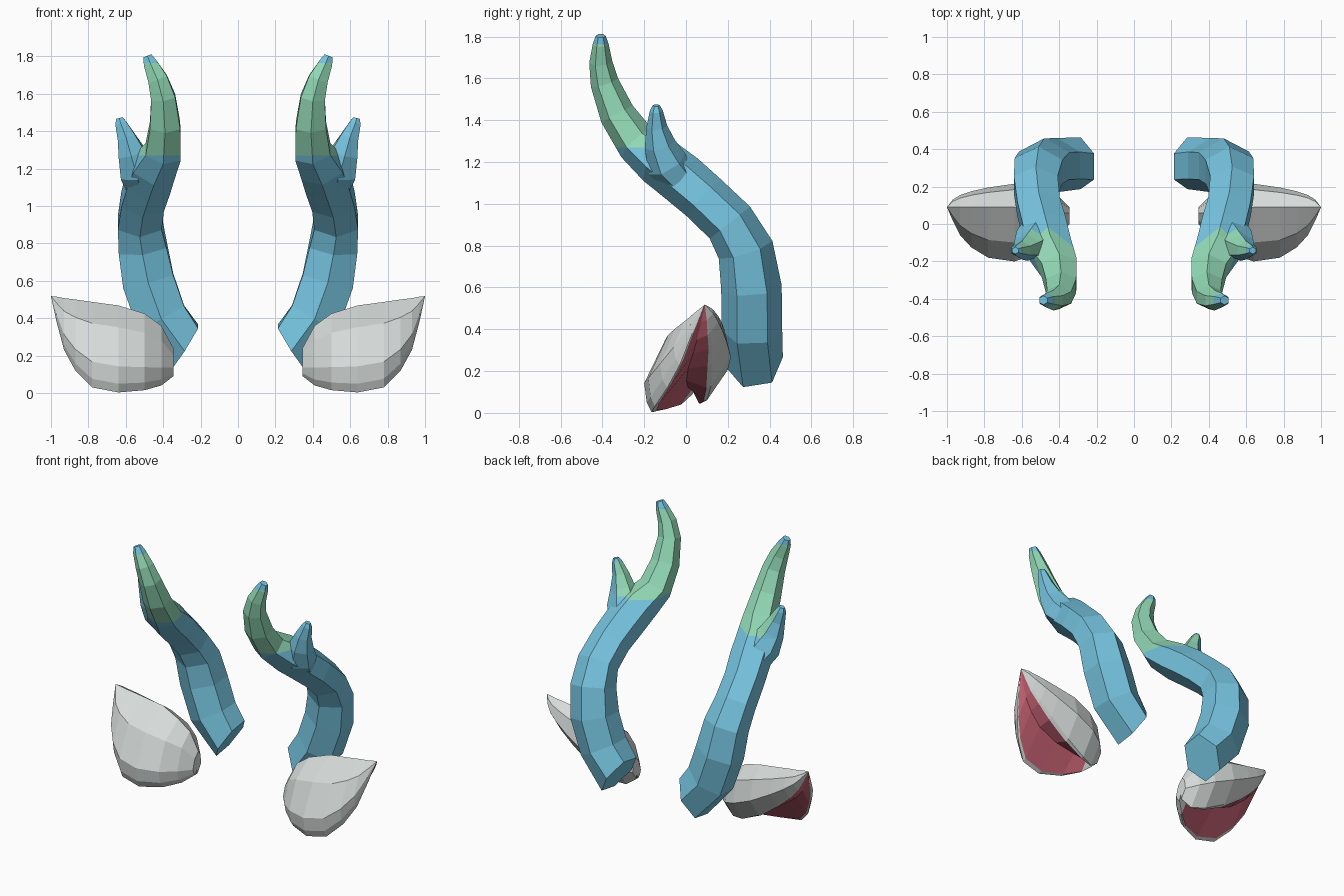
import bpy, bmesh, math
from mathutils import Vector

cube = bpy.data.objects.get("Cube")
if cube:
    bpy.data.objects.remove(cube)


def material(name, rgb):
    m = bpy.data.materials.new(name)
    m.use_nodes = True
    m.diffuse_color = (*rgb, 1)
    m.node_tree.nodes["Principled BSDF"].inputs["Base Color"].default_value = (*rgb, 1)
    return m


BLUE = material("horn blue", (0.18, 0.55, 0.74))
GREEN = material("horn green", (0.29, 0.70, 0.47))
GREY = material("ear grey", (0.67, 0.71, 0.70))
PINK = material("inner ear pink", (0.56, 0.12, 0.17))


def finish(name, bm, mats):
    """Make a mirrored pair from one side's mesh."""
    me = bpy.data.meshes.new(name)
    bm.to_mesh(me)
    bm.free()
    for m in mats:
        me.materials.append(m)
    ob = bpy.data.objects.new(name, me)
    bpy.context.collection.objects.link(ob)
    ob.modifiers.new("both sides", 'MIRROR').use_mirror_merge = False


def loft(bm, rings):
    """Join closed rings with quads, one list of faces per span."""
    n = len(rings[0])
    return [[bm.faces.new((a[k], a[(k + 1) % n], b[(k + 1) % n], b[k])) for k in range(n)]
            for a, b in zip(rings, rings[1:])]


def tube(path, sides=6):
    """Sweep a faceted ring along (x, y, z, radius) points and cap both ends."""
    bm = bmesh.new()
    pts = [Vector(p[:3]) for p in path]
    n = len(pts)
    tan = [(pts[min(i + 1, n - 1)] - pts[max(i - 1, 0)]).normalized() for i in range(n)]
    # The root keeps curving past the last bend
    tan[0] = (3 * (pts[1] - pts[0]).normalized() - 2 * tan[1]).normalized()
    rings = []
    for p, t, row in zip(pts, tan, path):
        u = Vector((1, 0, 0))
        u = (u - t * u.dot(t)).normalized()
        v = t.cross(u)
        ring = []
        for k in range(sides):
            a = math.tau * k / sides + math.pi / 2
            ring.append(bm.verts.new(p + row[3] * (1.1 * math.cos(a) * u + math.sin(a) * v)))
        rings.append(ring)
    loft(bm, rings)
    bm.faces.new(rings[0][::-1])
    bm.faces.new(rings[-1])
    bmesh.ops.recalc_face_normals(bm, faces=bm.faces)
    return bm


def slice_at(bm, z):
    geom = bm.verts[:] + bm.edges[:] + bm.faces[:]
    bmesh.ops.bisect_plane(bm, geom=geom, plane_co=(0, 0, z), plane_no=(0, 0, 1))


# Main horn: blue stem, green upper part, small blue tip
GREEN_LOW, GREEN_HIGH = 1.27, 1.765
bm = tube([
    (0.285, 0.325, 0.245, 0.14), (0.41, 0.315, 0.40, 0.145), (0.48, 0.313, 0.60, 0.145),
    (0.51, 0.285, 0.78, 0.135), (0.525, 0.21, 0.91, 0.123), (0.51, 0.09, 1.025, 0.12),
    (0.48, -0.02, 1.12, 0.123), (0.45, -0.13, 1.205, 0.12), (0.40, -0.235, 1.29, 0.10),
    (0.39, -0.33, 1.43, 0.085), (0.40, -0.39, 1.58, 0.068), (0.43, -0.408, 1.68, 0.055),
    (0.47, -0.408, 1.765, 0.038), (0.485, -0.408, 1.803, 0.024)])
slice_at(bm, GREEN_LOW)
slice_at(bm, GREEN_HIGH)
for f in bm.faces:
    f.material_index = int(GREEN_LOW < f.calc_center_median().z < GREEN_HIGH)
finish("horns", bm, [BLUE, GREEN])

# Short side prong growing out of the stem, green towards the main horn
bm = tube([
    (0.50, -0.01, 1.09, 0.085), (0.535, -0.09, 1.19, 0.10), (0.57, -0.125, 1.285, 0.075),
    (0.598, -0.14, 1.37, 0.05), (0.628, -0.142, 1.445, 0.031), (0.635, -0.142, 1.47, 0.018)])
slice_at(bm, GREEN_LOW)
for f in bm.faces:
    inner = f.normal.x < -0.35 and f.normal.y > -0.3
    f.material_index = int(inner and GREEN_LOW < f.calc_center_median().z < 1.43)
finish("horn_prongs", bm, [BLUE, GREEN])

# Ear sections: x, front rim y z, back rim y z, front y, back y, top z
SECTIONS = [
    (0.97, 0.03, 0.38, 0.105, 0.45, 0.02, 0.13, 0.515),
    (0.93, -0.03, 0.23, 0.115, 0.385, -0.06, 0.155, 0.507),
    (0.87, -0.09, 0.12, 0.125, 0.32, -0.125, 0.175, 0.50),
    (0.78, -0.15, 0.03, 0.125, 0.24, -0.18, 0.195, 0.487),
    (0.64, -0.165, 0.003, 0.12, 0.13, -0.20, 0.215, 0.468),
    (0.50, -0.11, 0.015, 0.10, 0.06, -0.155, 0.20, 0.425),
    (0.41, -0.03, 0.04, 0.07, 0.045, -0.08, 0.155, 0.36),
    (0.345, 0.03, 0.09, 0.05, 0.09, 0.0, 0.09, 0.24)]
PINK_SPAN = (8, 9)

# Cupped ear: grey outside and rim, shallow pink hollow facing out and down
bm = bmesh.new()
rings = []
for x, fy, fz, by, bz, front, back, top in SECTIONS:
    crest = 0.09 if x > 0.6 else 0.06
    hf, hb = top - fz, top - bz
    profile = [Vector(p) for p in (
        (fy, fz), (fy * 0.35 + front * 0.65, fz + 0.1 * hf), (front, fz + 0.3 * hf),
        (front * 0.65 + crest * 0.35, fz + 0.75 * hf), (crest, top),
        (back * 0.75 + crest * 0.25, bz + 0.8 * hb), (back, bz + 0.4 * hb), (by, bz))]
    rim_f, rim_b, peak = profile[0], profile[-1], profile[4]
    hollow = (rim_f + rim_b) / 2
    hollow = hollow.lerp(peak, 0.22)
    profile += [rim_b.lerp(rim_f, 0.08), hollow, rim_f.lerp(rim_b, 0.08)]
    rings.append([bm.verts.new((x, p.x, p.y)) for p in profile])
tip = bm.verts.new((1.0, 0.09, 0.518))
spans = loft(bm, rings)
spans.append([bm.faces.new((tip, a, b)) for a, b in zip(rings[0], rings[0][1:] + rings[0][:1])])
bm.faces.new(rings[-1])
bmesh.ops.recalc_face_normals(bm, faces=bm.faces)
for span in spans:
    for k in PINK_SPAN:
        span[k].material_index = int(span[k].calc_center_median().x > 0.4)
finish("ears", bm, [GREY, PINK])
